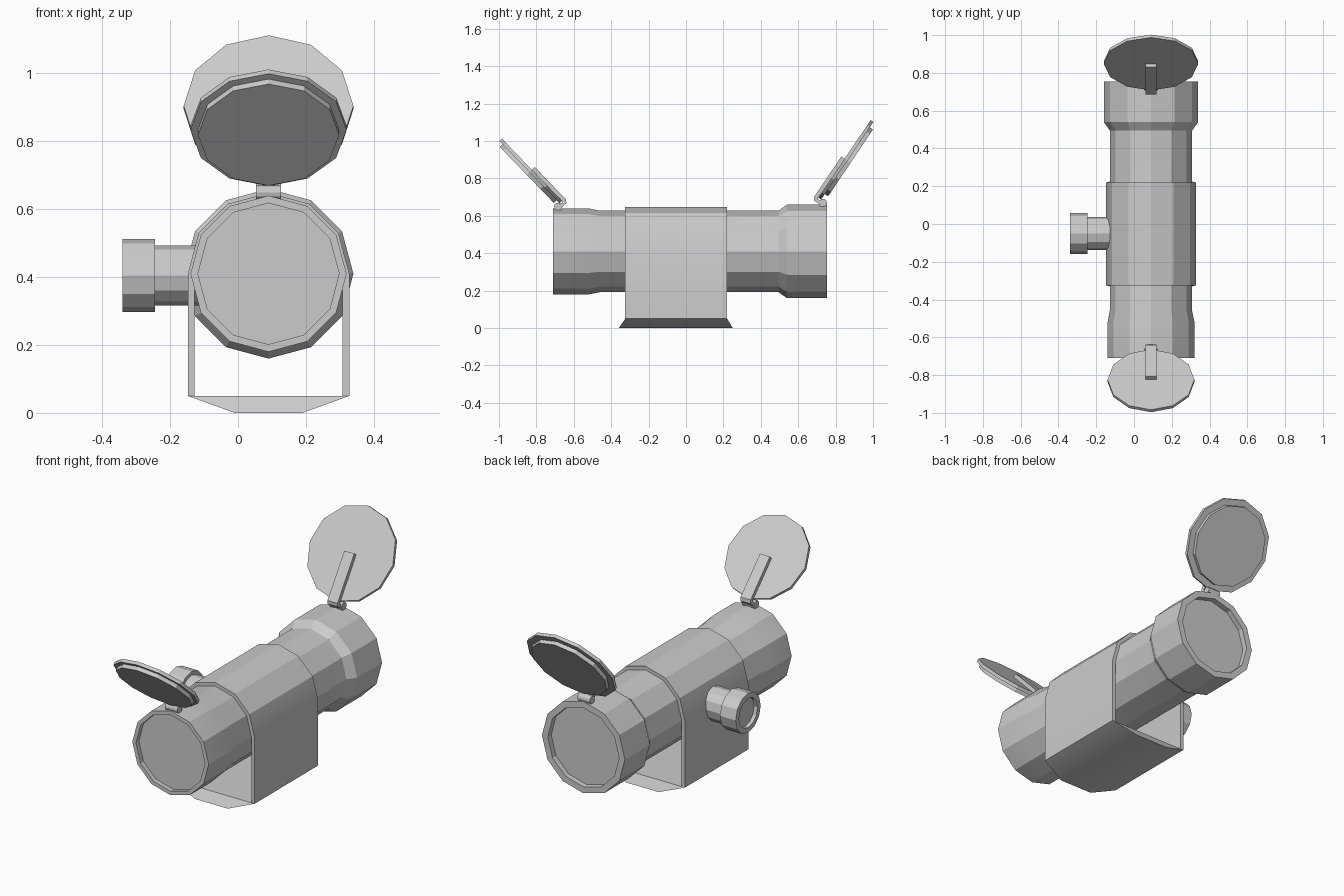
import bpy, bmesh
from math import pi, cos, sin, radians
from mathutils import Vector

if "Cube" in bpy.data.objects:
    bpy.data.objects.remove(bpy.data.objects["Cube"])

grey = bpy.data.materials.new("plain_grey")
grey.use_nodes = True
COLOUR = (0.6, 0.6, 0.6, 1)
grey.diffuse_color = COLOUR
grey.node_tree.nodes["Principled BSDF"].inputs["Base Color"].default_value = COLOUR

X, Y, Z = Vector((1, 0, 0)), Vector((0, 1, 0)), Vector((0, 0, 1))
CX, CZ, SIDES = 0.09, 0.41, 12


def finish(name, bm):
    bmesh.ops.recalc_face_normals(bm, faces=bm.faces)
    mesh = bpy.data.meshes.new(name)
    bm.to_mesh(mesh)
    bm.free()
    mesh.materials.append(grey)
    ob = bpy.data.objects.new(name, mesh)
    bpy.context.collection.objects.link(ob)
    bpy.ops.object.select_all(action='DESELECT')
    ob.select_set(True)
    bpy.context.view_layer.objects.active = ob
    bpy.ops.object.shade_smooth_by_angle(angle=radians(20))
    return ob


def lathe(name, profile, origin, axis, up):
    """Turn (radius, distance) pairs about an axis, capping both ends."""
    side = axis.cross(up)
    bm = bmesh.new()
    rings = []
    for r, d in profile:
        rings.append([bm.verts.new(origin + axis * d + r * (up * cos(t) + side * sin(t)))
                      for t in (2 * pi * i / SIDES for i in range(SIDES))])
    for a, b in zip(rings, rings[1:]):
        for i in range(SIDES):
            j = (i + 1) % SIDES
            bm.faces.new((a[i], a[j], b[j], b[i]))
    bm.faces.new(rings[0])
    bm.faces.new(rings[-1])
    return finish(name, bm)


def prism(name, outline, direction):
    """Extrude a closed outline of points along a vector."""
    bm = bmesh.new()
    face = bm.faces.new([bm.verts.new(p) for p in outline])
    made = bmesh.ops.extrude_face_region(bm, geom=[face], use_keep_orig=True)
    bmesh.ops.translate(bm, vec=direction,
                        verts=[v for v in made["geom"] if isinstance(v, bmesh.types.BMVert)])
    return finish(name, bm)


# Main tube with recessed lenses at both ends
lathe("scope_tube",
      [(0.208, -0.685), (0.208, -0.71), (0.23, -0.71), (0.23, -0.52), (0.218, -0.46),
       (0.218, 0.495), (0.25, 0.54), (0.25, 0.755), (0.215, 0.755), (0.215, 0.725)],
      Vector((CX, 0, CZ)), Y, Z)

# Side knob with a recessed end
lathe("side_knob",
      [(0.088, -0.1), (0.088, 0.245), (0.108, 0.245), (0.108, 0.34), (0.08, 0.34), (0.08, 0.32)],
      Vector((0, -0.05, 0.405)), -X, Z)

# Bracket: an arch over the tube with straight legs
FRONT, BACK, FLOOR, OUT, INN = -0.325, 0.22, 0.05, 0.238, 0.218


def arch(r):
    pts = [Vector((CX + r, FRONT, FLOOR))]
    pts += [Vector((CX + r * cos(pi * i / 6), FRONT, CZ + r * sin(pi * i / 6))) for i in range(7)]
    return pts + [Vector((CX - r, FRONT, FLOOR))]


prism("bracket", arch(OUT) + arch(INN)[::-1], Y * (BACK - FRONT))

# Base: narrow underneath, flared at front and back
bm = bmesh.new()
layers = []
for half, y0, y1, z in ((OUT, FRONT, BACK, FLOOR), (0.1, -0.36, 0.25, 0)):
    layers.append([bm.verts.new((CX + sx * half, y, z))
                   for sx, y in ((-1, y0), (1, y0), (1, y1), (-1, y1))])
top, low = layers
bm.faces.new(top)
bm.faces.new(low)
for i in range(4):
    j = (i + 1) % 4
    bm.faces.new((top[i], top[j], low[j], low[i]))
finish("bracket_base", bm)


# Flip-up lens covers, each with a hinge pin and a cranked arm
def cover(end, y, z, r, plug, out, tilt):
    centre = Vector((CX, y, z))
    along = Y * out * cos(tilt) + Z * sin(tilt)
    outer = -Y * out * sin(tilt) + Z * cos(tilt)
    lathe(end + "_cover", [(r, 0.009), (r, -0.009), (plug, -0.009), (plug, -0.03)],
          centre, outer, along)
    edge = r + 0.01
    lathe(end + "_hinge_pin", [(0.022, -0.037), (0.022, 0.037)],
          centre - along * edge - outer * 0.027, X, Z)
    crank = [(0, 0.008), (0, 0.03), (-edge, 0.03), (-edge - 0.016, 0.018),
             (-edge - 0.016, -0.027), (-edge + 0.002, -0.027), (-edge + 0.002, 0.008)]
    prism(end + "_cover_arm", [centre - X * 0.03 + along * a + outer * b for a, b in crank],
          X * 0.06)


cover("front", -0.83, 0.84, 0.23, 0.208, -1, radians(46))
cover("rear", 0.855, 0.9, 0.25, 0.215, 1, radians(56))
